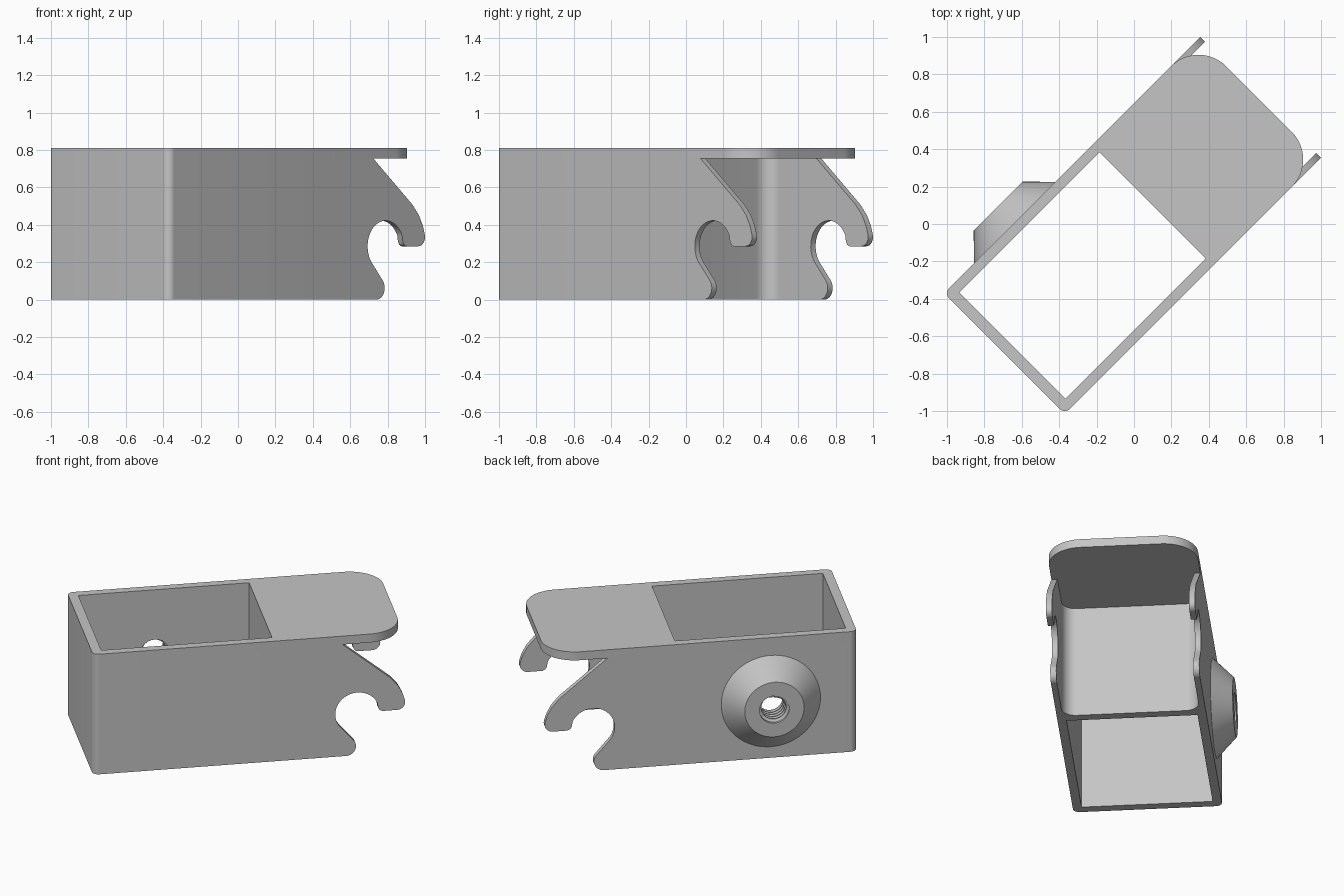
import bpy, bmesh, math
from mathutils import Matrix, Vector

old = bpy.data.objects.get("Cube")
if old:
    bpy.data.objects.remove(old, do_unlink=True)

# Main dimensions, in the holder's own frame (u = length, v = width)
BACK, HALF_W, WALL = -0.98, 0.457, 0.055
HEIGHT, RIM_Z = 0.81, 0.753
OPEN_END, CROSS_END = 0.14, 0.20
HOOK_IN, FILLET = 0.42, 0.085
BOSS_U, BOSS_Z, BORE = -0.446, 0.382, 0.092
TURN = Matrix.Rotation(math.radians(45), 4, "Z")

grey = bpy.data.materials.new("plain grey")
grey.use_nodes = True
grey.diffuse_color = (0.56, 0.56, 0.56, 1)
grey.node_tree.nodes["Principled BSDF"].inputs["Base Color"].default_value = grey.diffuse_color


def arc(cx, cy, r, a0, a1, n=12):
    angles = [math.radians(a0 + (a1 - a0) * i / n) for i in range(n + 1)]
    return [(cx + r * math.cos(a), cy + r * math.sin(a)) for a in angles]


def finish(name, bm, matrix=Matrix()):
    bmesh.ops.recalc_face_normals(bm, faces=bm.faces)
    bm.transform(TURN @ matrix)
    mesh = bpy.data.meshes.new(name)
    bm.to_mesh(mesh)
    bm.free()
    mesh.materials.append(grey)
    ob = bpy.data.objects.new(name, mesh)
    bpy.context.collection.objects.link(ob)
    return ob


def prism(name, loops, low, high, matrix=Matrix()):
    """Extrude an outline, with optional hole outlines, from low to high."""
    bm = bmesh.new()
    for loop in loops:
        vs = [bm.verts.new((x, y, low)) for x, y in loop]
        for a, b in zip(vs, vs[1:] + vs[:1]):
            bm.edges.new((a, b))
    bmesh.ops.triangle_fill(bm, edges=bm.edges[:], use_beauty=True, normal=(0, 0, 1))
    ext = bmesh.ops.extrude_face_region(bm, geom=bm.faces[:], use_keep_orig=True)
    moved = [g for g in ext["geom"] if isinstance(g, bmesh.types.BMVert)]
    bmesh.ops.translate(bm, verts=moved, vec=(0, 0, high - low))
    return finish(name, bm, matrix)


def sweep(name, sections, close_rows, matrix):
    """Join a row of equal cross-sections into a skin."""
    bm = bmesh.new()
    rows = [[bm.verts.new(p) for p in s] for s in sections]
    pairs = list(zip(rows, rows[1:] + rows[:1]))
    for a, b in pairs if close_rows else pairs[:-1]:
        for i in range(len(a)):
            j = (i + 1) % len(a)
            bm.faces.new((a[i], a[j], b[j], b[i]))
    if not close_rows:
        bm.faces.new(rows[0])
        bm.faces.new(rows[-1])
    return finish(name, bm, matrix)


def mirrored(half):
    return half + [(u, -v) for u, v in reversed(half)]


# Sleeve walls: rounded outer corners at the closed end, fillets at the hooks
opening = mirrored([(BACK + WALL + 0.005, HALF_W - WALL), (OPEN_END, HALF_W - WALL)])
corner = arc(BACK + 0.04, HALF_W - 0.04, 0.04, 180, 90, 8)
fillet = arc(CROSS_END + FILLET, HOOK_IN - FILLET, FILLET, 90, 180)
root = CROSS_END + FILLET
sleeve = prism("sleeve_walls",
               [mirrored(corner + [(root, HALF_W)] + fillet), opening], 0, RIM_Z)

# Top rim running on into a rounded tab
tab = arc(0.735, HALF_W - 0.21, 0.21, 90, 0, 20)
rim = prism("top_rim_and_tab", [mirrored(corner + tab), opening], RIM_Z, HEIGHT)

# Side plates with a hook above a round notch
hook_profile = (
    [(root, 0)]
    + arc(0.59, 0.062, 0.062, -90, 37)
    + arc(0.66, 0.285, 0.137, 217, 25, 28)
    + [(0.789, 0.31), (0.799, 0.293), (0.816, 0.285)]
    + arc(0.907, 0.335, 0.05, -90, 20, 10)
    + [(0.941, 0.395), (0.912, 0.45), (0.865, 0.505), (0.568, RIM_Z), (root, RIM_Z)]
)
upright = Matrix.Rotation(math.radians(90), 4, "X")
hooks = [prism(side + "_hook_plate", [hook_profile], low, low + HALF_W - HOOK_IN, upright)
         for side, low in (("right", HOOK_IN), ("left", -HALF_W))]

# Conical boss on the side wall, its axis pointing outwards
outward = Matrix.Translation((BOSS_U, HALF_W, BOSS_Z)) @ Matrix.Rotation(math.radians(-90), 4, "X")
boss_profile = [(0.308, 0), (0.184, 0.125), (BORE, 0.125), (BORE, 0)]
STEPS = 64
boss = sweep("threaded_boss",
             [[(r * math.cos(a), r * math.sin(a), z) for r, z in boss_profile]
              for a in (math.tau * i / STEPS for i in range(STEPS))], True, outward)

# Bore through the wall
cutter = prism("bore_cutter", [arc(0, 0, BORE, 0, 360 - 360 / STEPS, STEPS - 1)],
               -0.1, 0.05, outward)
cutter.hide_render = True
cut = sleeve.modifiers.new("bore", "BOOLEAN")
cut.operation = "DIFFERENCE"
cut.solver = "EXACT"
cut.object = cutter
bpy.context.view_layer.objects.active = sleeve
bpy.ops.object.modifier_apply(modifier=cut.name)
bpy.data.objects.remove(cutter, do_unlink=True)

# Screw thread ridge winding along the bore
PITCH, TURNS, PER_TURN = 0.032, 5, 32
ridge = [(BORE + 0.002, -0.013), (0.076, -0.003), (0.076, 0.003), (BORE + 0.002, 0.013)]
sections = []
for i in range(TURNS * PER_TURN + 1):
    a = math.tau * i / PER_TURN
    z0 = -0.04 + PITCH * i / PER_TURN
    sections.append([(r * math.cos(a), r * math.sin(a), min(z0 + z, 0.124)) for r, z in ridge])
thread = sweep("bore_thread", sections[:-8], False, outward)

# Smooth curved faces, keep edges sharp
bpy.ops.object.select_all(action="DESELECT")
for ob in [sleeve, rim, boss, thread] + hooks:
    ob.select_set(True)
    bpy.context.view_layer.objects.active = ob
bpy.ops.object.shade_smooth_by_angle(angle=math.radians(30))
